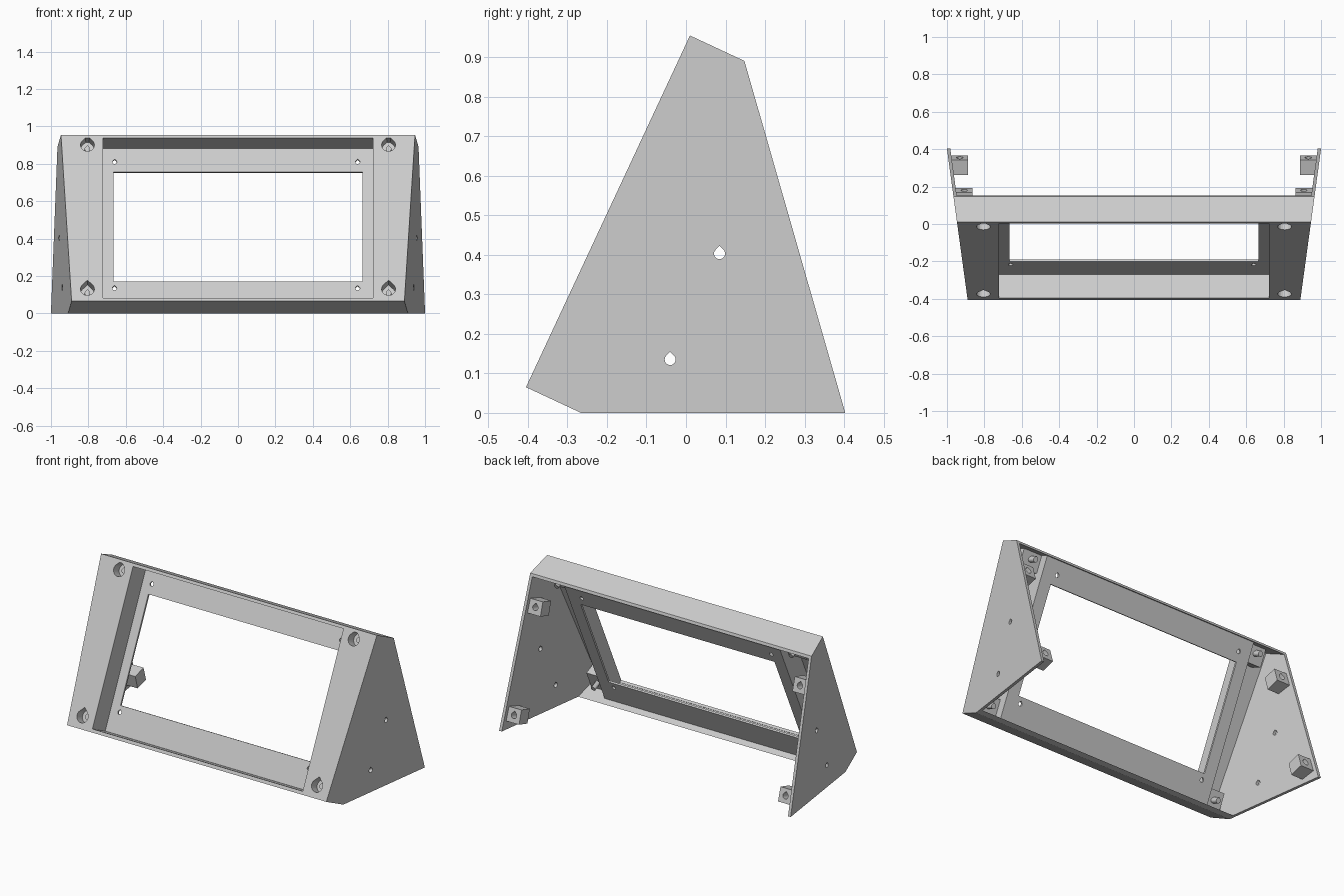
import bpy, bmesh, math
from mathutils import Vector

if "Cube" in bpy.data.objects:
    bpy.data.objects.remove(bpy.data.objects["Cube"])

grey = bpy.data.materials.new("light grey plastic")
grey.use_nodes = True
grey.diffuse_color = (0.6, 0.6, 0.6, 1)
grey.node_tree.nodes["Principled BSDF"].inputs["Base Color"].default_value = (0.6, 0.6, 0.6, 1)

# Sloped front frame: X across, UP along the slope, IN into the case
T = 0.018                                   # wall thickness
SLOPE = math.radians(65)
X = Vector((1, 0, 0))
Y = Vector((0, 1, 0))
Z = Vector((0, 0, 1))
UP = Vector((0, math.cos(SLOPE), math.sin(SLOPE)))
IN = Vector((0, math.sin(SLOPE), -math.cos(SLOPE)))
ORIGIN = Vector((0, -0.405, 0.065))
HEIGHT, DEPTH = 0.982, 0.152
BACK_FOOT = Vector((0, 0.403, 0))
BACK_TOP = ORIGIN + UP * HEIGHT + IN * DEPTH
BACK_UP = (BACK_TOP - BACK_FOOT).normalized()
BACK_IN = Vector((0, -BACK_UP.z, BACK_UP.y))


def at(v, d, x=0):
    return ORIGIN + X * x + UP * v + IN * d


def outer(y):
    """Half width of the case, which widens towards the back."""
    return 0.945 + 0.137 * y


def loft(name, ring_a, ring_b):
    """Solid between two matching rings of points."""
    bm = bmesh.new()
    a = [bm.verts.new(p) for p in ring_a]
    b = [bm.verts.new(p) for p in ring_b]
    bm.faces.new(a)
    bm.faces.new(b)
    for i in range(len(a)):
        j = (i + 1) % len(a)
        bm.faces.new((a[i], a[j], b[j], b[i]))
    bmesh.ops.recalc_face_normals(bm, faces=bm.faces)
    mesh = bpy.data.meshes.new(name)
    bm.to_mesh(mesh)
    bm.free()
    mesh.materials.append(grey)
    ob = bpy.data.objects.new(name, mesh)
    bpy.context.scene.collection.objects.link(ob)
    return ob


def extrude(name, profile, left, right):
    """Extrude a side profile in x; the ends may be functions of y."""
    def ring(end):
        return [Vector((end(p.y) if callable(end) else end, p.y, p.z)) for p in profile]
    return loft(name, ring(left), ring(right))


def block(name, x0, x1, v0, v1, d0, d1):
    return extrude(name, [at(v0, d0), at(v1, d0), at(v1, d1), at(v0, d1)], x0, x1)


def teardrop(centre, across, up, axis, r, start, end):
    """Teardrop shaped hole cutter, pointed at the top."""
    shape = [(r * math.cos(math.radians(a)), r * math.sin(math.radians(a)))
             for a in range(135, 406, 15)] + [(0, r * math.sqrt(2))]
    rings = [[centre + across * p + up * q + axis * k for p, q in shape] for k in (start, end)]
    return loft("hole_cutter", *rings)


def cut(ob, cutters):
    """Subtract the cutters, bake the result and drop them."""
    for c in cutters:
        c.hide_render = True
        m = ob.modifiers.new("cut", 'BOOLEAN')
        m.operation, m.solver, m.object = 'DIFFERENCE', 'EXACT', c
    bpy.context.view_layer.update()
    deps = bpy.context.evaluated_depsgraph_get()
    mesh = bpy.data.meshes.new_from_object(ob.evaluated_get(deps))
    ob.modifiers.clear()
    ob.data = mesh
    for c in cutters:
        bpy.data.objects.remove(c)


def inner_left(y):
    return -outer(y) + T * 0.6


def inner_right(y):
    return outer(y) - T * 0.6


SCREW_X, SCREW_V = 0.805, (0.072, 0.922)
BORE, SHANK = 0.037, 0.015
RECESS_X, RECESS_V0, RECESS_V1 = 0.722, 0.02, HEIGHT - T


def screw_cutters(x, v):
    return [teardrop(at(v, 0, x), X, UP, IN, BORE, -0.02, 0.06),
            teardrop(at(v, 0, x), X, UP, IN, SHANK, 0.05, 0.15)]


# Front panel with recess opening and screw holes
front = extrude("front_panel", [at(0, 0), at(HEIGHT, 0), at(HEIGHT, T), at(0, T)],
                inner_left, inner_right)
cutters = [block("recess_cutter", -RECESS_X, RECESS_X, RECESS_V0, RECESS_V1, -0.1, 0.1)]
for sx in (-1, 1):
    for v in SCREW_V:
        cutters += screw_cutters(sx * SCREW_X, v)[:1]
cut(front, cutters)

# Top panel, trimmed to the back plane
extrude("top_panel", [at(HEIGHT, 0), BACK_TOP, BACK_TOP - BACK_UP * T, at(HEIGHT - T, 0)],
        inner_left, inner_right)

# Bottom lip, trimmed to the ground
lip_front = at(T, 0)
lip_back = lip_front + IN * (lip_front.z / -IN.z)
extrude("bottom_lip", [at(0, 0), at(0, ORIGIN.z / -IN.z), lip_back, lip_front],
        inner_left, inner_right)

# Recessed window frame with four small mounting holes
frame = block("window_frame", -RECESS_X - T, RECESS_X + T, T * 0.8, HEIGHT - T * 0.8, 0.14, DEPTH)
cutters = [block("window_cutter", -0.665, 0.665, 0.181, 0.827, 0.05, 0.3)]
for x in (-0.66, 0.64):
    for v in (0.142, 0.887):
        cutters.append(teardrop(at(v, 0, x), X, UP, IN, 0.012, 0.1, 0.2))
cut(frame, cutters)

for sx, side in ((-1, "right"), (1, "left")):
    # Recess side walls
    block(side + "_recess_wall", sx * RECESS_X, sx * (RECESS_X + T), T * 0.8, HEIGHT - T * 0.8, 0, DEPTH)

    # Screw blocks behind the front panel
    for v, level in zip(SCREW_V, ("lower", "upper")):
        ob = block(f"{side}_{level}_screw_block", sx * (RECESS_X + T * 0.5), sx * (SCREW_X + 0.06),
                   max(v - 0.06, T * 0.5), min(v + 0.06, HEIGHT - T * 0.5), T * 0.5, 0.1)
        cut(ob, screw_cutters(sx * SCREW_X, v))

    # Side panel with two holes
    outline = [at(0, 0), at(0, ORIGIN.z / -IN.z), BACK_FOOT, BACK_TOP, at(HEIGHT, 0)]
    panel = extrude(side + "_side_panel", outline,
                    lambda y: sx * (outer(y) - T), lambda y: sx * outer(y))
    cut(panel, [teardrop(Vector((sx * 0.95, y, z)), Y, Z, X, 0.014, -0.2, 0.2)
                for y, z in ((0.085, 0.403), (-0.04, 0.135))])

    # Bosses for the back cover, aligned with the back plane
    for z, level in ((0.1, "lower"), (0.71, "upper")):
        c = BACK_FOOT + BACK_UP * (z / BACK_UP.z) + BACK_IN * 0.02
        h = BACK_UP * 0.043
        inner = outer(c.y) - 0.105
        boss = extrude(f"{side}_{level}_back_boss",
                       [c - h, c + h, c + h + BACK_IN * 0.085, c - h + BACK_IN * 0.085],
                       sx * inner, lambda y: sx * (outer(y) - T * 0.5))
        hole = c + X * sx * (inner + 0.043)
        cut(boss, [teardrop(hole, X, BACK_UP, BACK_IN, 0.018, -0.02, 0.06)])
